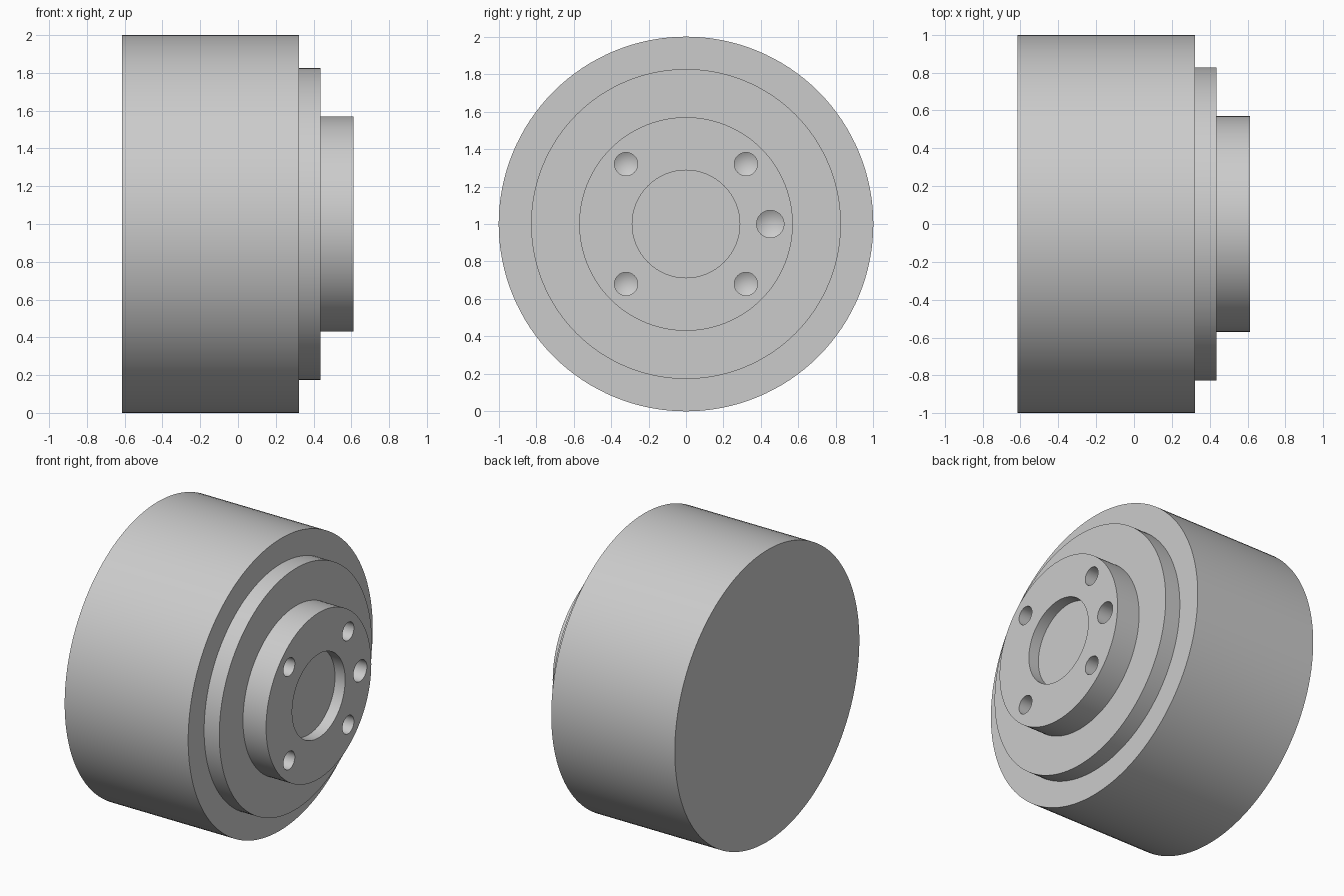
import bpy, bmesh, math
from mathutils import Matrix, Vector

cube = bpy.data.objects.get("Cube")
if cube:
    bpy.data.objects.remove(cube, do_unlink=True)

# Plain grey metal
grey = bpy.data.materials.new("grey_metal")
grey.use_nodes = True
colour = (0.6, 0.6, 0.6, 1.0)
grey.diffuse_color = colour
grey.node_tree.nodes["Principled BSDF"].inputs["Base Color"].default_value = colour


def lathe(name, profile, centre, segments):
    """Turn an (x, radius) profile, starting and ending on the axis, around x."""
    bm = bmesh.new()
    verts = [bm.verts.new((x, 0, r)) for x, r in profile]
    edges = [bm.edges.new(pair) for pair in zip(verts, verts[1:])]
    bmesh.ops.spin(bm, geom=verts + edges, cent=(0, 0, 0), axis=(1, 0, 0),
                   angle=math.tau, steps=segments, use_duplicate=False)
    bmesh.ops.remove_doubles(bm, verts=bm.verts, dist=1e-4)
    bmesh.ops.dissolve_limit(bm, angle_limit=math.radians(0.5),
                             verts=bm.verts, edges=bm.edges)
    bmesh.ops.recalc_face_normals(bm, faces=bm.faces)
    bmesh.ops.transform(bm, matrix=Matrix.Translation(Vector(centre)), verts=bm.verts)
    mesh = bpy.data.meshes.new(name)
    bm.to_mesh(mesh)
    bm.free()
    mesh.materials.append(grey)
    obj = bpy.data.objects.new(name, mesh)
    bpy.context.collection.objects.link(obj)
    return obj


# Stepped body: drum, flange, boss and shallow central recess
BACK, DRUM, FLANGE, BOSS, RECESS = -0.615, 0.322, 0.437, 0.612, 0.535
body = lathe("stepped_drum", [
    (BACK, 0), (BACK, 1), (DRUM, 1), (DRUM, 0.827), (FLANGE, 0.827),
    (FLANGE, 0.57), (BOSS, 0.57), (BOSS, 0.287), (RECESS, 0.287), (RECESS, 0),
], (0, 0, 1), 128)

# Drilled holes with conical ends: four bolt holes and one larger locating hole
holes = [(sy * 0.32, 1 + sz * 0.32, 0.062) for sy in (-1, 1) for sz in (-1, 1)]
holes.append((0.45, 1, 0.073))
DEPTH = 0.17
for y, z, radius in holes:
    drill = lathe("hole_cutter", [
        (0.1, 0), (0.1, radius), (-DEPTH, radius), (-DEPTH - radius * 0.6, 0),
    ], (BOSS, y, z), 32)
    drill.hide_render = True
    cut = body.modifiers.new("hole", 'BOOLEAN')
    cut.operation = 'DIFFERENCE'
    cut.solver = 'EXACT'
    cut.object = drill

# Bake the holes into the body and discard the cutters
bpy.context.view_layer.update()
graph = bpy.context.evaluated_depsgraph_get()
baked = bpy.data.meshes.new_from_object(body.evaluated_get(graph))
cutters = [m.object for m in body.modifiers]
body.modifiers.clear()
body.data = baked
for cutter in cutters:
    bpy.data.objects.remove(cutter, do_unlink=True)

# Smooth round walls, crisp rims
baked.shade_smooth()
baked.set_sharp_from_angle(angle=math.radians(28))
